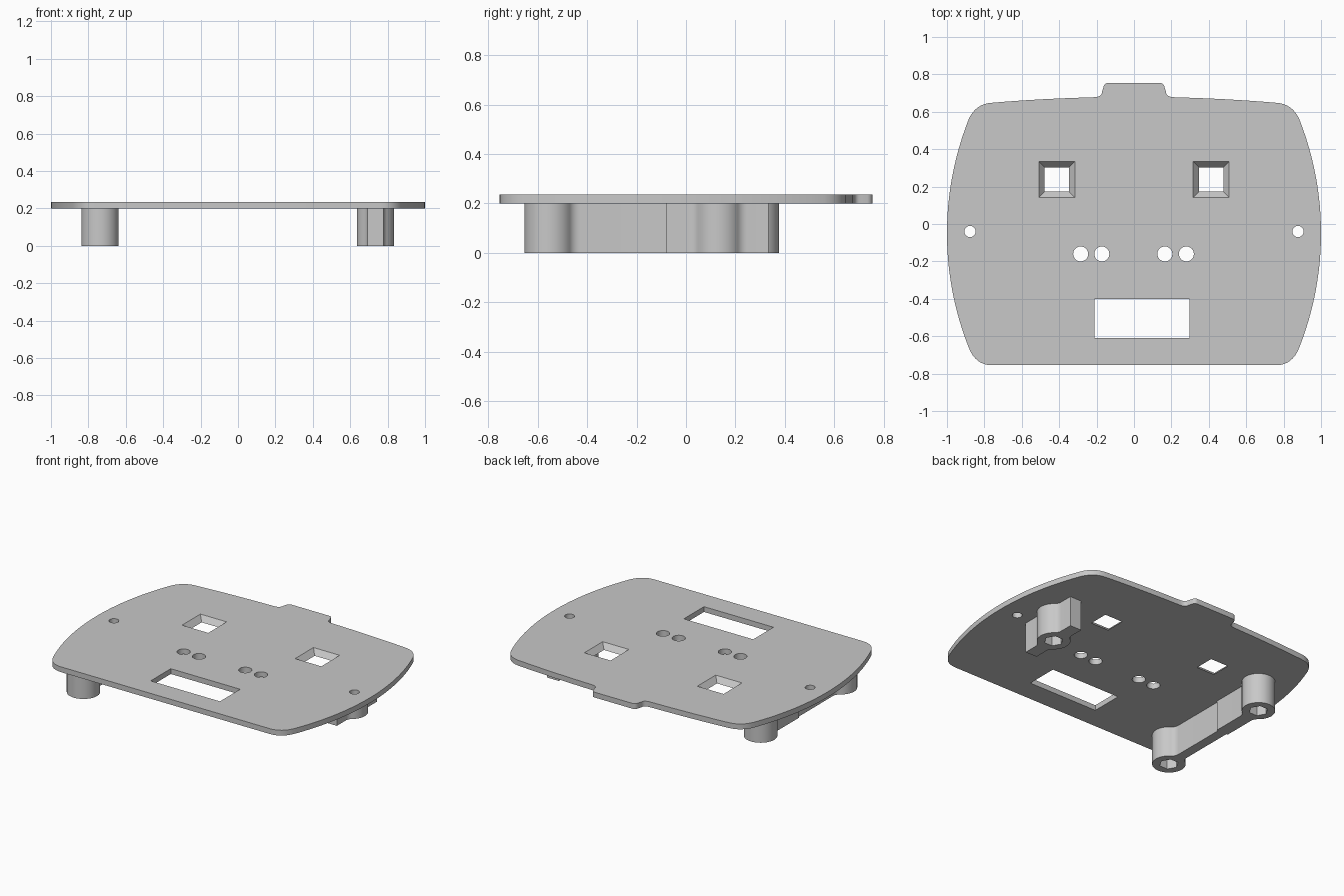
import bpy, bmesh
from math import pi, sin, cos, sqrt, atan2

cube = bpy.data.objects.get("Cube")
if cube:
    bpy.data.objects.remove(cube)

GREY = (0.58, 0.58, 0.58, 1)
mat = bpy.data.materials.new("plain grey")
mat.use_nodes = True
mat.diffuse_color = GREY
mat.node_tree.nodes["Principled BSDF"].inputs["Base Color"].default_value = GREY

BOTTOM, TOP = 0.20, 0.235   # plate heights
R, FILLET = 0.10, 0.05      # boss radius and fillet radius


def prism(name, low, z0, z1, high=None):
    """Solid between two matching outlines (counter-clockwise)."""
    bm = bmesh.new()
    a = [bm.verts.new((x, y, z0)) for x, y in low]
    b = [bm.verts.new((x, y, z1)) for x, y in (high or low)]
    bm.faces.new(a[::-1])
    bm.faces.new(b)
    for i in range(len(a)):
        j = (i + 1) % len(a)
        bm.faces.new((a[i], a[j], b[j], b[i]))
    mesh = bpy.data.meshes.new(name)
    bm.to_mesh(mesh)
    bm.free()
    mesh.materials.append(mat)
    obj = bpy.data.objects.new(name, mesh)
    bpy.context.collection.objects.link(obj)
    return obj


def arc(cx, cy, r, a0, a1, n):
    return [(cx + r * cos(a0 + (a1 - a0) * i / n), cy + r * sin(a0 + (a1 - a0) * i / n))
            for i in range(n + 1)]


def bend(p, c, q, n=8):
    """Rounded corner from p to q, pulled towards c."""
    return [tuple((1 - t) ** 2 * p[k] + 2 * t * (1 - t) * c[k] + t * t * q[k] for k in (0, 1))
            for t in (i / n for i in range(n + 1))]


def circle(x, y, r, n=32):
    return arc(x, y, r, 0, 2 * pi, n)[:-1]


def rect(x, y, hx, hy):
    return [(x - hx, y - hy), (x + hx, y - hy), (x + hx, y + hy), (x - hx, y + hy)]


def mirrored(half):
    """Close a +x half outline with its reflection."""
    return half + [(-x, y) for x, y in reversed(half) if x > 1e-5]


def finish(obj, cutters):
    """Cut the openings and shade smooth with sharp edges."""
    bpy.ops.object.select_all(action='DESELECT')
    bpy.context.view_layer.objects.active = obj
    obj.select_set(True)
    for c in cutters:
        c.hide_render = True
        mod = obj.modifiers.new("cut", 'BOOLEAN')
        mod.operation, mod.solver, mod.object = 'DIFFERENCE', 'EXACT', c
        bpy.ops.object.modifier_apply(modifier=mod.name)
        bpy.data.objects.remove(c)
    bpy.ops.object.shade_smooth_by_angle(angle=pi / 6)


# Face plate: bulging sides, rounded corners, tab at the back
def side_x(y, r=1.66):
    return 1 - r + sqrt(r * r - (y + 0.05) ** 2)


half = bend((0.76, -0.755), (0.847, -0.755), (side_x(-0.66), -0.66))
half += [(side_x(y), y) for y in (-0.66 + 1.22 * i / 24 for i in range(1, 24))]
half += bend((side_x(0.56), 0.56), (0.847, 0.643), (0.76, 0.648))
half += bend((0.75, 0.649), (0.5, 0.67), (0.23, 0.677), 6)
half += bend((0.21, 0.678), (0.17, 0.68), (0.17, 0.71), 6)
half += bend((0.165, 0.725), (0.162, 0.755), (0.135, 0.755), 6)
plate = prism("face_plate", mirrored(half), BOTTOM, TOP)

z0, z1 = BOTTOM - 0.02, TOP + 0.02
cutters = [prism("display_cutter", rect(0.043, -0.505, 0.253, 0.105), z0, z1)]
for x in (-0.285, -0.172, 0.165, 0.28):
    cutters.append(prism("button_cutter", circle(x, -0.16, 0.04), z0, z1))
for s in (-1, 1):
    cutters.append(prism("screw_cutter", circle(s * 0.877, -0.04, 0.03), z0, z1))
    # Tapered square windows
    x, y, grow = s * 0.412, 0.238, 0.017
    cutters.append(prism("window_cutter", rect(x, y, 0.065 - grow, 0.065 - grow), z0, z1,
                         rect(x, y, 0.096 + grow, 0.096 + grow)))
finish(plate, cutters)


# Mounting ribs: round bosses blended into straight bars
def blend(h):
    """Half width and distance along the rib, from boss side to bar of half width h."""
    d = sqrt((R + FILLET) ** 2 - (h + FILLET) ** 2)
    a = atan2(d, h + FILLET)
    return arc(0, 0, R, 0, a, 8) + arc(h + FILLET, d, FILLET, a + pi, pi, 8)[1:]


def ahead(y, h):
    return [(w, y + t) for w, t in blend(h)]


def behind(y, h):
    return [(w, y - t) for w, t in reversed(blend(h))]


def rib(name, x, half, bosses):
    outline = [(x + w, y) for w, y in mirrored(half)]
    obj = prism(name, outline, 0, BOTTOM + 0.005)
    finish(obj, [prism("nut_cutter", circle(x, y, 0.058, 6), -0.02, 0.15) for y in bosses])


THIN, WIDE = 0.032, 0.042
front_y, back_y, mid_y = -0.555, 0.277, 0.13

long_half = arc(0, front_y, R, -pi / 2, 0, 10)[:-1] + ahead(front_y, THIN)
long_half += [(THIN, -0.06), (WIDE, -0.06)]
long_half += behind(back_y, WIDE) + arc(0, back_y, R, 0, pi / 2, 10)[1:]
rib("long_mounting_rib", -0.738, long_half, (front_y, back_y))

short_half = [(WIDE, -0.08)] + behind(mid_y, WIDE) + ahead(mid_y, WIDE)[1:] + [(WIDE, 0.335)]
rib("short_mounting_rib", 0.735, short_half, (mid_y,))
